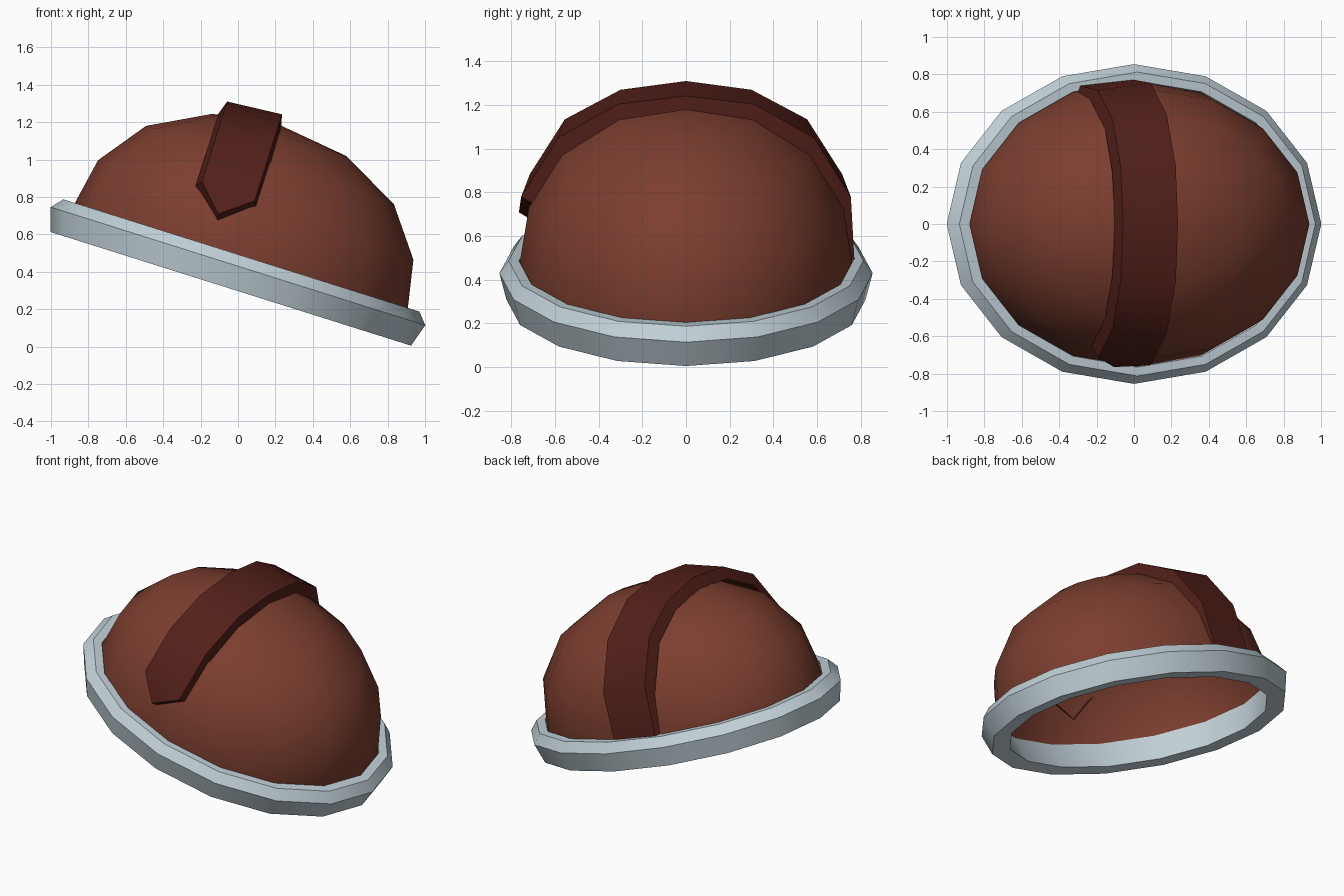
import bpy, bmesh
from math import pi, cos, sin, radians
from mathutils import Matrix

if "Cube" in bpy.data.objects:
    bpy.data.objects.remove(bpy.data.objects["Cube"])

SIDES, Y_SCALE = 16, 0.814
TILT = Matrix.Translation((0, 0, 0.43)) @ Matrix.Rotation(radians(17.5), 4, 'Y')


def make(name, bm, color, smooth=None):
    bmesh.ops.recalc_face_normals(bm, faces=bm.faces)
    bm.transform(TILT)
    me = bpy.data.meshes.new(name)
    bm.to_mesh(me)
    bm.free()
    ob = bpy.data.objects.new(name, me)
    bpy.context.collection.objects.link(ob)
    mat = bpy.data.materials.new(name + "_material")
    mat.diffuse_color = (*color, 1)
    mat.use_nodes = True
    mat.node_tree.nodes["Principled BSDF"].inputs["Base Color"].default_value = mat.diffuse_color
    me.materials.append(mat)
    if smooth:
        bpy.context.view_layer.objects.active = ob
        ob.select_set(True)
        bpy.ops.object.shade_smooth_by_angle(angle=radians(smooth))
        ob.select_set(False)
    return ob


def lathe(profile, closed):
    """Spin (radius, height) points into an oval solid."""
    bm = bmesh.new()
    rings = [[bm.verts.new((r * cos(2 * pi * i / SIDES),
                            r * sin(2 * pi * i / SIDES) * Y_SCALE, h))
              for i in range(SIDES)] for r, h in profile]
    for k in range(len(rings) if closed else len(rings) - 1):
        a, b = rings[k], rings[(k + 1) % len(rings)]
        for i in range(SIDES):
            j = (i + 1) % SIDES
            bm.faces.new((a[i], a[j], b[j], b[i]))
    return bm, rings


# Hollow dome, closed at the crown
bm, rings = lathe([(0.93, -0.06), (0.945, 0.0), (0.884, 0.315), (0.695, 0.567), (0.375, 0.736)], False)
crown = bm.verts.new((0, 0, 0.785))
top = rings[-1]
for i in range(SIDES):
    bm.faces.new((top[i], top[(i + 1) % SIDES], crown))
make("dome", bm, (0.20, 0.048, 0.028), 40)

# Rim band around the opening
bm, _ = lathe([(0.885, -0.12), (1.01, -0.127), (1.05, 0.0), (0.998, 0.06), (0.94, 0.06)], True)
make("rim", bm, (0.53, 0.63, 0.68), 40)

# Crest strap: left and right edge paths (y, height), pointed at the front end
left = [(0.74, 0.04), (0.715, 0.375), (0.555, 0.638), (0.30, 0.78), (0, 0.822)]
right = [(0.772, 0.04), (0.755, 0.36), (0.585, 0.645), (0.31, 0.806), (0, 0.845)]
front = lambda path: path + [(-y, h) for y, h in path[-2:0:-1]]
left, right = front(left), front(right)
bm = bmesh.new()


def edge(path, u, inner_u, k):
    outer = [bm.verts.new((u, y, h)) for y, h in path]
    inner = [bm.verts.new((inner_u, y * k, h * k)) for y, h in path]
    return outer, inner


lo, li = edge(left, -0.32, -0.345, 0.91)
ro, ri = edge(right, -0.02, 0.0, 0.91)
tip_o = bm.verts.new((-0.185, -0.765, 0.234))
tip_i = bm.verts.new((-0.177, -0.70, 0.196))
for k in range(len(lo) - 1):
    bm.faces.new((lo[k], ro[k], ro[k + 1], lo[k + 1]))
bm.faces.new((lo[-1], ro[-1], tip_o))
for outer, inner in ((lo + [tip_o], li + [tip_i]), (ro + [tip_o], ri + [tip_i])):
    for k in range(len(outer) - 1):
        bm.faces.new((outer[k], outer[k + 1], inner[k + 1], inner[k]))
make("strap", bm, (0.085, 0.014, 0.010), 30)
